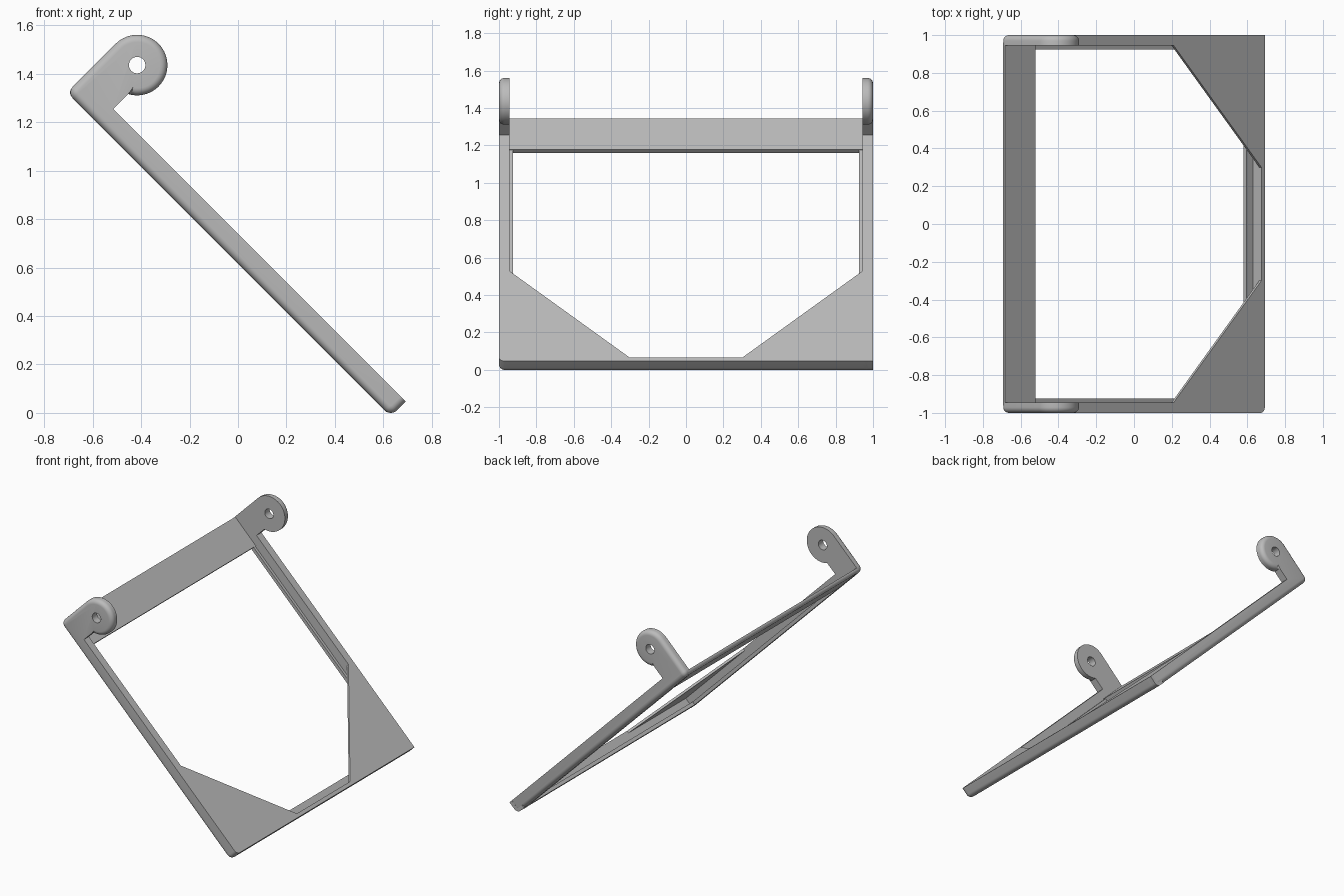
import bpy, bmesh
from math import pi, cos, sin, radians
from mathutils import Matrix

cube = bpy.data.objects.get("Cube")
if cube:
    bpy.data.objects.remove(cube, do_unlink=True)

# Built lying flat (u = down the slope, v = plate normal), then tilted by 45 degrees
TILT = Matrix.Rotation(pi / 4, 4, 'Y')
U0, U1 = -1.435, 0.4565        # top and bottom ends
V0, V1 = 0.436, 0.523          # underside and upper side
LIP = V0 + 0.024
INNER = 0.945                  # inner face of the side rails
WALL = 0.431                   # inner face of the bottom wall
BAR = -1.202                   # inner edge of the top bar
PIVOT = (-1.31, 0.721)
R_EAR, R_HOLE, R_CORNER, R_EDGE = 0.125, 0.034, 0.035, 0.03
ARM = -1.252                   # inner edge of the arm

grey = bpy.data.materials.new("Plain grey")
grey.use_nodes = True
colour = (0.5, 0.5, 0.5, 1)
grey.diffuse_color = colour
grey.node_tree.nodes["Principled BSDF"].inputs["Base Color"].default_value = colour


def arc(cx, cy, r, a, b, n):
    angles = [radians(a + (b - a) * i / n) for i in range(n + 1)]
    return [(cx + r * cos(t), cy + r * sin(t)) for t in angles]


def prism(points, lo, hi, axis):
    """Extrude an outline along y (from u,v points) or z (from u,y points)."""
    bm = bmesh.new()

    def place(p, h):
        return (p[0], h, p[1]) if axis == 'Y' else (p[0], p[1], h)
    low = [bm.verts.new(place(p, lo)) for p in points]
    high = [bm.verts.new(place(p, hi)) for p in points]
    bm.faces.new(low)
    bm.faces.new(high)
    for i in range(len(points)):
        j = (i + 1) % len(points)
        bm.faces.new((low[i], low[j], high[j], high[i]))
    bmesh.ops.recalc_face_normals(bm, faces=bm.faces[:])
    return bm


def make(name, bm):
    mesh = bpy.data.meshes.new(name)
    bm.to_mesh(mesh)
    bm.free()
    mesh.materials.append(grey)
    ob = bpy.data.objects.new(name, mesh)
    bpy.context.collection.objects.link(ob)
    return ob


def activate(ob):
    bpy.ops.object.select_all(action='DESELECT')
    ob.select_set(True)
    bpy.context.view_layer.objects.active = ob


def finish(ob):
    ob.data.transform(TILT)
    activate(ob)
    bpy.ops.object.shade_smooth_by_angle(angle=radians(30))


# Side rails with pivot arms
top_corner = arc(U0 + R_CORNER, V0 + R_CORNER, R_CORNER, 180, 270, 8)
end_corner = arc(U1 - R_CORNER, V0 + R_CORNER, R_CORNER, 270, 360, 8)
ear = arc(*PIVOT, R_EAR, -62, 180, 40)
outline = top_corner + end_corner + [(U1, V1), (ARM, V1)] + ear


def rounded(edge):
    if not all(abs(abs(v.co.y) - 1) < 1e-4 for v in edge.verts):
        return False
    on_top = all(abs(v.co.z - V1) < 1e-4 for v in edge.verts)
    on_arm = all(abs(v.co.x - ARM) < 0.002 and v.co.z < PIVOT[1] for v in edge.verts)
    return not (on_top or on_arm)


for side, name in ((-1, "right"), (1, "left")):
    bm = prism(outline, side * INNER, side, 'Y')
    bmesh.ops.bevel(bm, geom=[e for e in bm.edges if rounded(e)], offset=R_EDGE,
                    segments=6, profile=0.5, affect='EDGES', clamp_overlap=False)
    rail = make(name + "_rail", bm)

    # Pivot hole
    cutter = make("hole_cutter", prism(arc(*PIVOT, R_HOLE, 0, 348.75, 31),
                                       side * 0.9, side * 1.1, 'Y'))
    cutter.hide_render = True
    cut = rail.modifiers.new("hole", 'BOOLEAN')
    cut.operation = 'DIFFERENCE'
    cut.solver = 'EXACT'
    cut.object = cutter
    activate(rail)
    bpy.ops.object.modifier_apply(modifier=cut.name)
    bpy.data.objects.remove(cutter, do_unlink=True)
    finish(rail)

    # Narrow ledge along the rail
    y0, y1 = side * 0.925, side * (INNER + 0.005)
    ledge = [(BAR, y0), (WALL, y0), (WALL, y1), (BAR, y1)]
    finish(make(name + "_ledge", prism(ledge, V0, LIP, 'Z')))

    # Thin corner plate over the slot
    plate = [(WALL, side * 0.3), (WALL + 0.005, side * 0.3),
             (WALL + 0.005, y1), (-0.226, y1), (-0.226, side * INNER)]
    finish(make(name + "_corner_plate", prism(plate, V1 - 0.016, V1, 'Z')))

# Bottom wall with its ledge
wall = end_corner + [(U1, V1), (WALL, V1), (WALL, LIP), (0.382, LIP), (0.382, V0)]
finish(make("bottom_wall", prism(wall, -0.965, 1, 'Y')))

# Thin top bar
bar_corner = arc(U0 + 0.026, V0 + 0.026, 0.024, 180, 270, 6)
bar = bar_corner + [(BAR, V0 + 0.002), (BAR, V0 + 0.03), (U0 + 0.002, V0 + 0.03)]
finish(make("top_bar", prism(bar, -0.96, 0.96, 'Y')))
